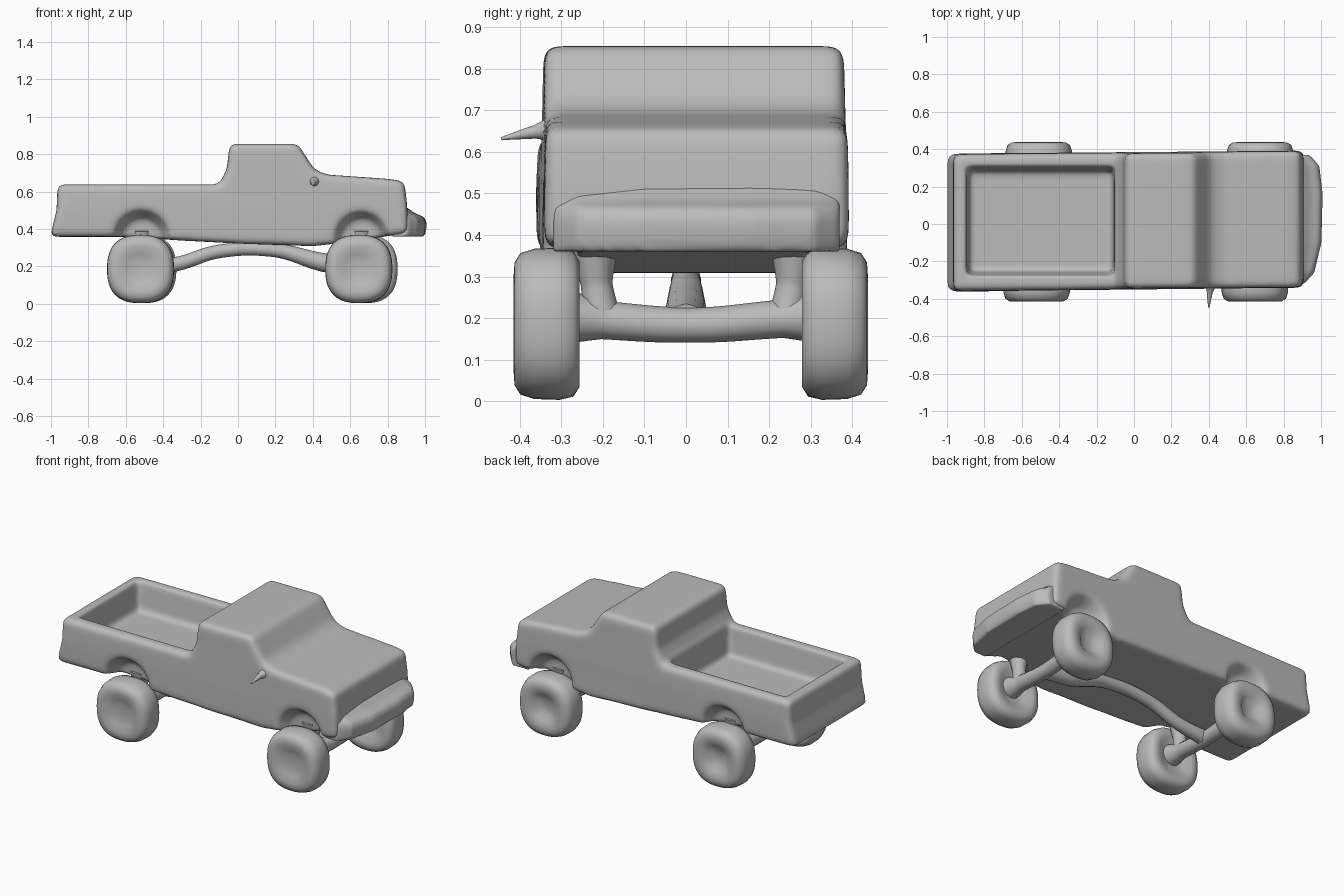
import bpy, bmesh, math
from mathutils import Matrix

if "Cube" in bpy.data.objects:
    bpy.data.objects.remove(bpy.data.objects["Cube"])

grey = bpy.data.materials.new("plain grey")
grey.use_nodes = True
grey.diffuse_color = (0.5, 0.5, 0.5, 1)
grey.node_tree.nodes["Principled BSDF"].inputs["Base Color"].default_value = (0.5, 0.5, 0.5, 1)

MID = 0.02  # centre line of the body
SIDES = (("left", 1), ("right", -1))
WHEELS = {"rear": -0.515, "front": 0.66}


def finish(name, bm):
    bmesh.ops.recalc_face_normals(bm, faces=bm.faces)
    mesh = bpy.data.meshes.new(name)
    bm.to_mesh(mesh)
    bm.free()
    ob = bpy.data.objects.new(name, mesh)
    bpy.context.collection.objects.link(ob)
    mesh.materials.append(grey)
    return ob


def soften(ob, voxel, rounds):
    mod = ob.modifiers.new("remesh", "REMESH")
    mod.mode = "VOXEL"
    mod.voxel_size = voxel
    mod.use_smooth_shade = True
    mod = ob.modifiers.new("smooth", "SMOOTH")
    mod.factor = 0.5
    mod.iterations = rounds


def cut(ob, cutter):
    cutter.hide_render = True
    cutter.hide_set(True)
    mod = ob.modifiers.new("cut", "BOOLEAN")
    mod.operation = "DIFFERENCE"
    mod.solver = "EXACT"
    mod.object = cutter


def tube(name, rings):
    """Round bar through (point, radius) pairs."""
    curve = bpy.data.curves.new(name, "CURVE")
    curve.dimensions = "3D"
    curve.bevel_depth = 1
    curve.bevel_resolution = 4
    curve.use_fill_caps = True
    spline = curve.splines.new("BEZIER")
    spline.bezier_points.add(len(rings) - 1)
    for p, (co, r) in zip(spline.bezier_points, rings):
        p.co = co
        p.radius = r
        p.handle_left_type = p.handle_right_type = "AUTO"
    curve.materials.append(grey)
    ob = bpy.data.objects.new(name, curve)
    bpy.context.collection.objects.link(ob)


# Body with cab, hood and tail: side profile extruded across the width
PROFILE = [
    (-1.005, 0.358), (-0.6, 0.358), (-0.3, 0.338), (0, 0.322), (0.4, 0.308),
    (0.6, 0.33), (0.82, 0.365), (0.91, 0.375), (0.905, 0.52), (0.89, 0.655),
    (0.8, 0.668), (0.48, 0.69), (0.41, 0.715), (0.32, 0.855), (-0.045, 0.855),
    (-0.06, 0.72), (-0.1, 0.638), (-0.965, 0.638), (-0.97, 0.5)]
bm = bmesh.new()
face = bm.faces.new([bm.verts.new((x, -0.367, z)) for x, z in PROFILE])
out = bmesh.ops.extrude_face_region(bm, geom=[face])["geom"]
bmesh.ops.translate(bm, verts=[v for v in out if isinstance(v, bmesh.types.BMVert)], vec=(0, 0.734, 0))
for v in bm.verts:  # roof drawn in, body slightly skewed along its length
    v.co.y *= 1 - 0.05 * max(0, v.co.z - 0.5)
    v.co.y += MID + 0.01 * (v.co.x - 0.3)
body = finish("body", bm)
bevel = body.modifiers.new("bevel", "BEVEL")
bevel.width = 0.028
bevel.segments = 3
bevel.limit_method = "ANGLE"
bevel.angle_limit = math.radians(35)

# Bed hollow, narrower towards the floor
bm = bmesh.new()
bmesh.ops.create_cube(bm, size=1)
for v in bm.verts:
    top = v.co.z > 0
    half = 0.3 if top else 0.268
    front, back = (-0.1, -0.905) if top else (-0.115, -0.88)
    v.co = (front if v.co.x > 0 else back,
            MID - 0.005 + math.copysign(half, v.co.y), 0.7 if top else 0.46)
cut(body, finish("bed_cutter", bm))

# Wheel arches, dished inwards
for end, x in WHEELS.items():
    for side, s in SIDES:
        bm = bmesh.new()
        bmesh.ops.create_cone(bm, cap_ends=True, segments=32, radius1=0.1, radius2=0.165, depth=0.1,
                              matrix=Matrix.Translation((x, MID + s * 0.335, 0.35))
                              @ Matrix.Rotation(-s * math.pi / 2, 4, "X"))
        cut(body, finish(f"{end}_{side}_arch_cutter", bm))
soften(body, 0.012, 16)

# Front bumper, bowed in plan and drawn in towards the top
PLAN = [(0.82, -0.32), (0.91, -0.32), (0.965, -0.26), (1.003, -0.1), (1.01, 0.16),
        (0.992, 0.31), (0.94, 0.37), (0.82, 0.37)]
bm = bmesh.new()
rings = []
for z, pull in ((0.36, 0.93), (0.39, 0.98), (0.435, 1), (0.465, 0.92), (0.485, 0.65), (0.52, 0.4)):
    rings.append([bm.verts.new((0.82 + (x - 0.82) * pull, y, z)) for x, y in PLAN])
for low, high in zip(rings, rings[1:]):
    for i in range(len(PLAN)):
        j = (i + 1) % len(PLAN)
        bm.faces.new((low[i], low[j], high[j], high[i]))
bm.faces.new(rings[0])
bm.faces.new(rings[-1])
soften(finish("front_bumper", bm), 0.01, 8)

# Wheels: lathed profile of (radius, distance outwards), slightly squared
TYRE = [(0.08, 0.068), (0.12, 0.08), (0.15, 0.078), (0.173, 0.064),
        (0.184, 0.03), (0.186, -0.03), (0.178, -0.064), (0.155, -0.078), (0.12, -0.078),
        (0.08, -0.055), (0, -0.045)]
for end, x in WHEELS.items():
    for side, s in SIDES:
        hub = 0.045 if s > 0 else 0.06
        bm = bmesh.new()
        verts = [bm.verts.new((r, s * d, 0)) for r, d in [(0, hub), (0.05, hub)] + TYRE]
        edges = [bm.edges.new(pair) for pair in zip(verts, verts[1:])]
        bmesh.ops.spin(bm, geom=verts + edges, cent=(0, 0, 0), axis=(0, 1, 0),
                       angle=math.tau, steps=48, use_merge=False)
        bmesh.ops.remove_doubles(bm, verts=bm.verts, dist=0.0005)
        for v in bm.verts:
            k = 1 - 0.035 * math.cos(4 * math.atan2(v.co.z, v.co.x))
            v.co.x *= k
            v.co.z *= k * 1.02
        # each pair of wheels is a little out of line
        shift = s * (0.014 if end == "front" else 0.006)
        bmesh.ops.translate(bm, verts=bm.verts, vec=(x + shift, 0.358 if s > 0 else -0.335, 0.186))
        wheel = finish(f"{end}_{side}_wheel", bm)
        for p in wheel.data.polygons:
            p.use_smooth = True

# Axles, suspension posts and drive shaft
for end, x in WHEELS.items():
    tube(f"{end}_axle", [((x, -0.31, 0.205), 0.07), ((x, -0.2, 0.195), 0.046), ((x, MID, 0.183), 0.042),
                         ((x, 0.23, 0.198), 0.046), ((x, 0.34, 0.205), 0.07)])
    for side, s in SIDES:
        tube(f"{end}_{side}_suspension_post", [
            ((x, MID + s * 0.22, 0.19), 0.045), ((x, MID + s * 0.235, 0.28), 0.038),
            ((x, MID + s * 0.24, 0.39), 0.06)])
tube("drive_shaft", [((-0.515, 0, 0.19), 0.045), ((-0.33, 0, 0.212), 0.038), ((-0.1, 0, 0.28), 0.036),
                     ((0.2, 0, 0.285), 0.036), ((0.46, 0, 0.22), 0.05), ((0.66, 0, 0.19), 0.045)])

# Side mirror on the right
tube("right_mirror", [((0.41, -0.32, 0.655), 0.032), ((0.405, -0.365, 0.648), 0.016),
                      ((0.4, -0.445, 0.632), 0.004)])
